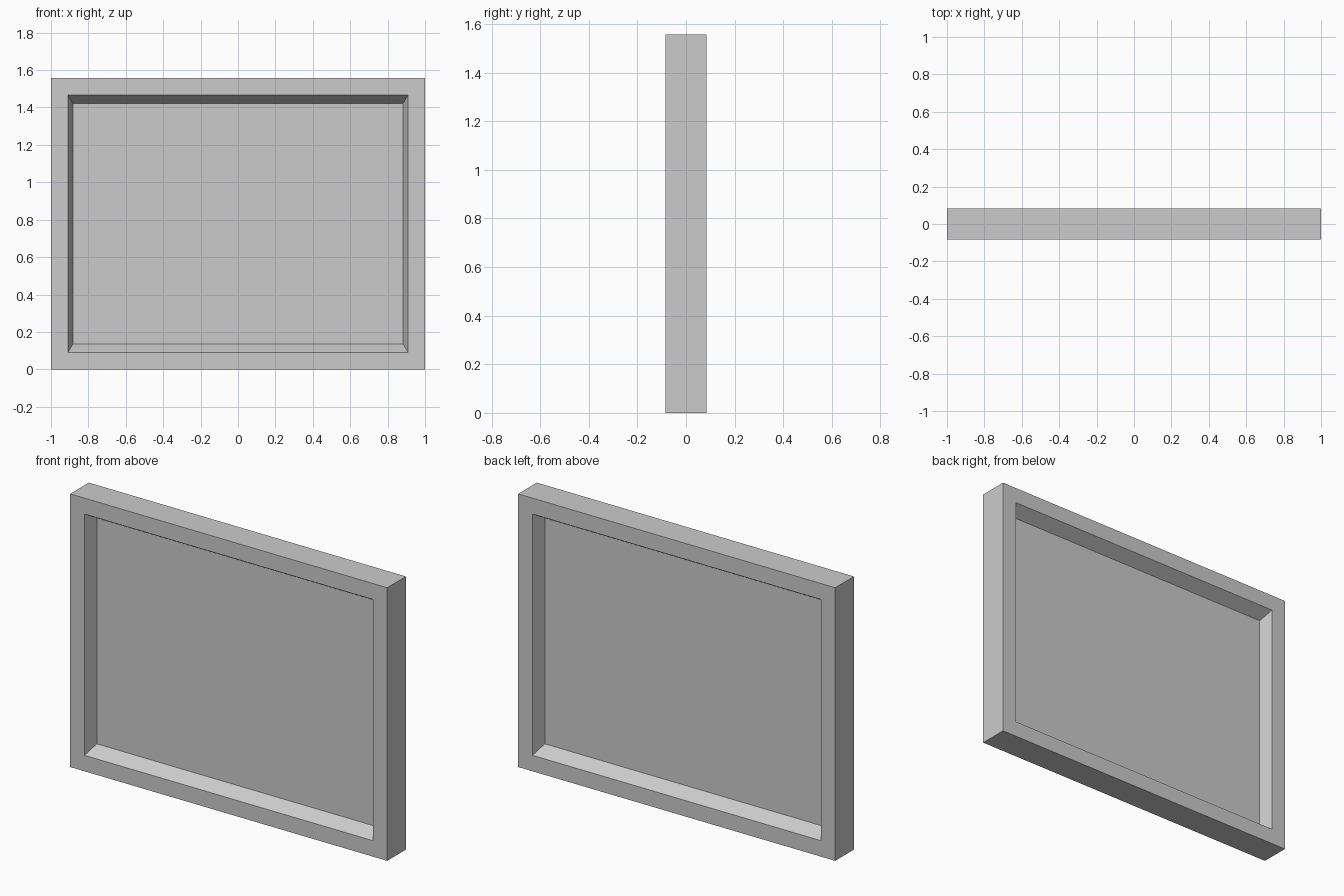
import bpy, bmesh

if "Cube" in bpy.data.objects:
    bpy.data.objects.remove(bpy.data.objects["Cube"])

HEIGHT = 1.557
HALF_DEPTH = 0.084
PANEL_Y = 0.01
# Rectangular rings from the back edge inwards: half width, bottom margin, y
side = [(1.0, 0.0, HALF_DEPTH),      # outer edge
        (0.909, 0.091, HALF_DEPTH),  # lip of the recess
        (0.883, 0.135, PANEL_Y)]     # edge of the panel
mirrored = [(w, m, -y) for w, m, y in side]


def make_object(name, rings):
    """Bridge successive rectangles and cap both ends."""
    bm = bmesh.new()
    loops = []
    for w, m, y in rings:
        loops.append([bm.verts.new((x, y, z)) for x, z in
                      ((-w, m), (w, m), (w, HEIGHT - m), (-w, HEIGHT - m))])
    for a, b in zip(loops, loops[1:]):
        for i in range(4):
            j = (i + 1) % 4
            bm.faces.new((a[i], a[j], b[j], b[i]))
    bm.faces.new(loops[0])
    bm.faces.new(loops[-1])
    bmesh.ops.recalc_face_normals(bm, faces=bm.faces)
    mesh = bpy.data.meshes.new(name)
    bm.to_mesh(mesh)
    bm.free()
    obj = bpy.data.objects.new(name, mesh)
    bpy.context.collection.objects.link(obj)
    return obj


# Frame with a tapered recess and thin panel, same on front and back
make_object("framed_panel", side[::-1] + mirrored)
